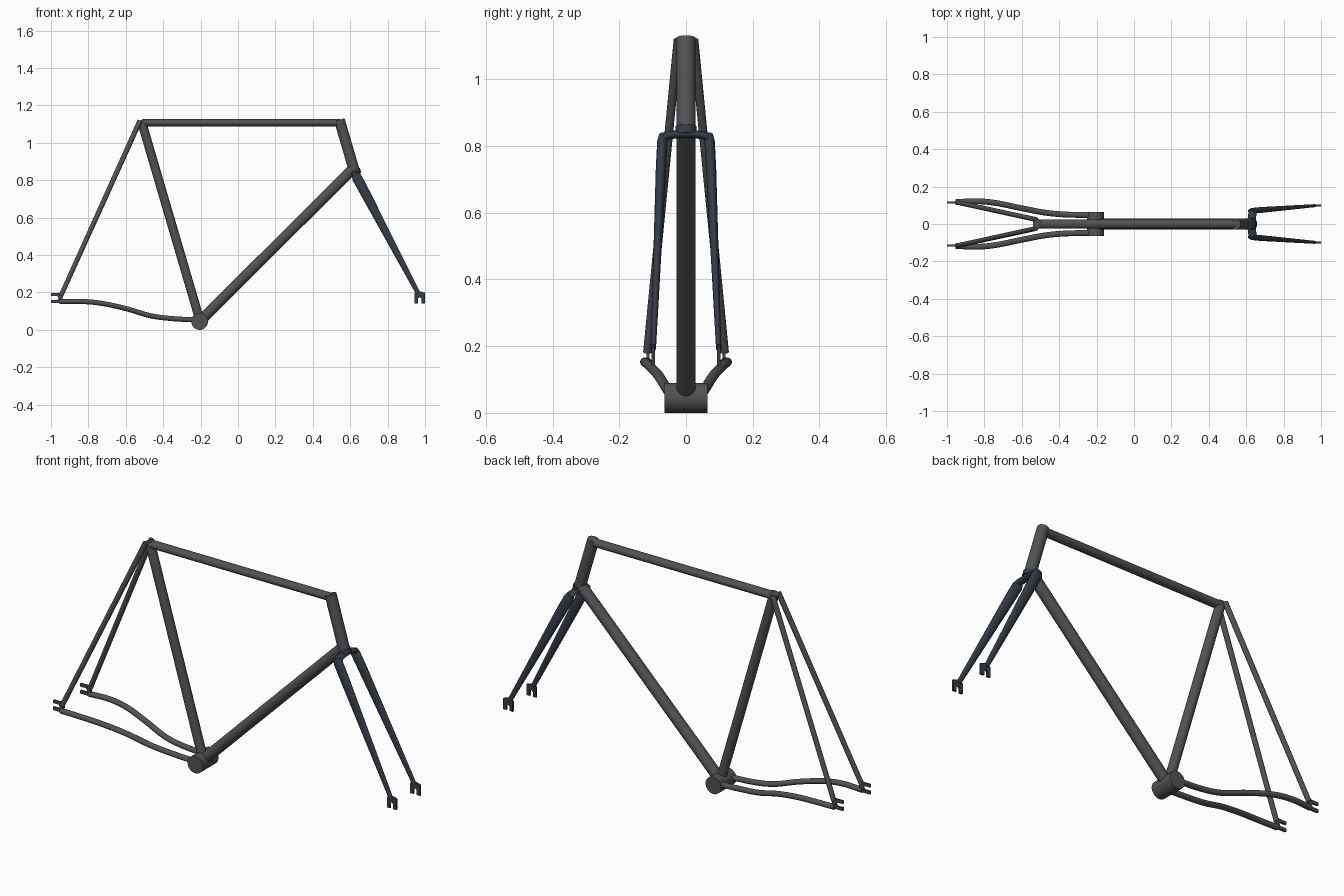
import bpy, bmesh, math
from mathutils import Vector

if "Cube" in bpy.data.objects:
    bpy.data.objects.remove(bpy.data.objects["Cube"])


def material(name, col):
    m = bpy.data.materials.new(name)
    m.diffuse_color = (*col, 1)
    m.use_nodes = True
    m.node_tree.nodes["Principled BSDF"].inputs["Base Color"].default_value = m.diffuse_color
    return m


GREY = material("dark_grey", (0.085, 0.085, 0.09))
NAVY = material("dark_navy", (0.035, 0.045, 0.062))
STEEL = material("dropout_steel", (0.06, 0.07, 0.085))
Y, X = Vector((0, 1, 0)), Vector((1, 0, 0))


def finish(name, bm, mat, mirror):
    bmesh.ops.recalc_face_normals(bm, faces=bm.faces)
    for f in bm.faces:
        f.smooth = True
    me = bpy.data.meshes.new(name)
    bm.to_mesh(me)
    bm.free()
    me.set_sharp_from_angle(angle=math.radians(40))
    me.materials.append(mat)
    ob = bpy.data.objects.new(name, me)
    bpy.context.collection.objects.link(ob)
    if mirror:
        mod = ob.modifiers.new("mirror", "MIRROR")
        mod.use_axis = (False, True, False)
        mod.use_mirror_merge = False
    return ob


def tube(name, pts, radii, mat=GREY, mirror=False, ref=Y, n=24):
    """Loft an ellipse along pts; radii are (across, along ref) per point."""
    pts = [Vector(p) for p in pts]
    bm = bmesh.new()
    rings = []
    for i, p in enumerate(pts):
        t = (pts[min(i + 1, len(pts) - 1)] - pts[max(i - 1, 0)]).normalized()
        s = t.cross(ref).normalized()
        u = s.cross(t)
        a, b = radii[i] if len(radii) > 1 else radii[0]
        rings.append([bm.verts.new(p + s * a * math.cos(k * math.tau / n)
                                   + u * b * math.sin(k * math.tau / n)) for k in range(n)])
    for r0, r1 in zip(rings, rings[1:]):
        for k in range(n):
            bm.faces.new((r0[k], r0[(k + 1) % n], r1[(k + 1) % n], r1[k]))
    bm.faces.new(rings[0])
    bm.faces.new(rings[-1])
    return finish(name, bm, mat, mirror)


def smooth_path(pts, steps=6):
    """Catmull-Rom samples through pts."""
    p = [Vector(q) for q in pts]
    p = [2 * p[0] - p[1]] + p + [2 * p[-1] - p[-2]]
    out = []
    for a, b, c, d in zip(p, p[1:], p[2:], p[3:]):
        for k in range(steps):
            t = k / steps
            out.append(0.5 * (2 * b + (c - a) * t + (2 * a - 5 * b + 4 * c - d) * t ** 2
                              + (3 * b - a - 3 * c + d) * t ** 3))
    return out + [p[-2]]


def plate(name, outline, y, thick, mat):
    """Flat side plate with an (x, z) outline, mirrored across the frame."""
    bm = bmesh.new()
    f = bm.faces.new([bm.verts.new((x, y - thick / 2, z)) for x, z in outline])
    ext = bmesh.ops.extrude_face_region(bm, geom=[f], use_keep_orig=True)
    for v in ext["geom"]:
        if isinstance(v, bmesh.types.BMVert):
            v.co.y += thick
    return finish(name, bm, mat, True)


# Main triangle
tube("top_tube", [(-0.51, 0, 1.108), (0.545, 0, 1.108)], [(0.020, 0.024)])
tube("seat_tube", [(-0.518, 0, 1.122), (-0.205, 0, 0.055)], [(0.024, 0.024)])
tube("down_tube", [(-0.2, 0, 0.05), (0.612, 0, 0.858)], [(0.028, 0.029)])
tube("head_tube", [(0.542, 0, 1.123), (0.622, 0, 0.85)], [(0.029, 0.029)])
tube("bottom_bracket_shell", [(-0.205, -0.065, 0.045), (-0.205, 0.065, 0.045)],
     [(0.045, 0.045)], ref=X, n=32)

# Rear stays
tube("seat_stays", [(-0.524, 0.024, 1.118), (-0.947, 0.116, 0.182)],
     [(0.014, 0.013), (0.0125, 0.0125)], mirror=True)
chain = smooth_path([(-0.2, 0.048, 0.052), (-0.35, 0.05, 0.06), (-0.47, 0.06, 0.076),
                     (-0.6, 0.084, 0.114), (-0.73, 0.111, 0.142), (-0.84, 0.122, 0.152),
                     (-0.953, 0.117, 0.151)])
tube("chain_stays", chain, [(0.0135, 0.0155)], mirror=True)
plate("rear_dropouts", [(-1, 0.143), (-0.94, 0.143), (-0.935, 0.198), (-0.95, 0.2),
                        (-0.96, 0.196), (-1, 0.196), (-1, 0.18), (-0.966, 0.18),
                        (-0.960, 0.17), (-0.966, 0.16), (-1, 0.16)], 0.114, 0.01, STEEL)

# Fork
tube("crown_race", [(0.621, 0, 0.858), (0.628, 0, 0.832)], [(0.032, 0.032)], NAVY)
crown = smooth_path([(0.638, -0.072, 0.812), (0.634, -0.06, 0.829), (0.63, -0.03, 0.834),
                     (0.629, 0, 0.835), (0.63, 0.03, 0.834), (0.634, 0.06, 0.829),
                     (0.638, 0.072, 0.812)], 4)
tube("fork_crown", crown, [(0.012, 0.022)], NAVY, ref=X)
tube("fork_legs", [(0.627, 0.069, 0.831), (0.637, 0.071, 0.812), (0.68, 0.075, 0.732),
                   (0.965, 0.098, 0.192)],
     [(0.02, 0.012), (0.027, 0.0155), (0.026, 0.0155), (0.012, 0.008)], NAVY, True)
plate("fork_dropouts", [(0.943, 0.142), (0.962, 0.142), (0.962, 0.168), (0.971, 0.175),
                        (0.980, 0.168), (0.980, 0.142), (1, 0.142), (1, 0.198),
                        (0.98, 0.204), (0.958, 0.206), (0.943, 0.196)], 0.098, 0.01, NAVY)
